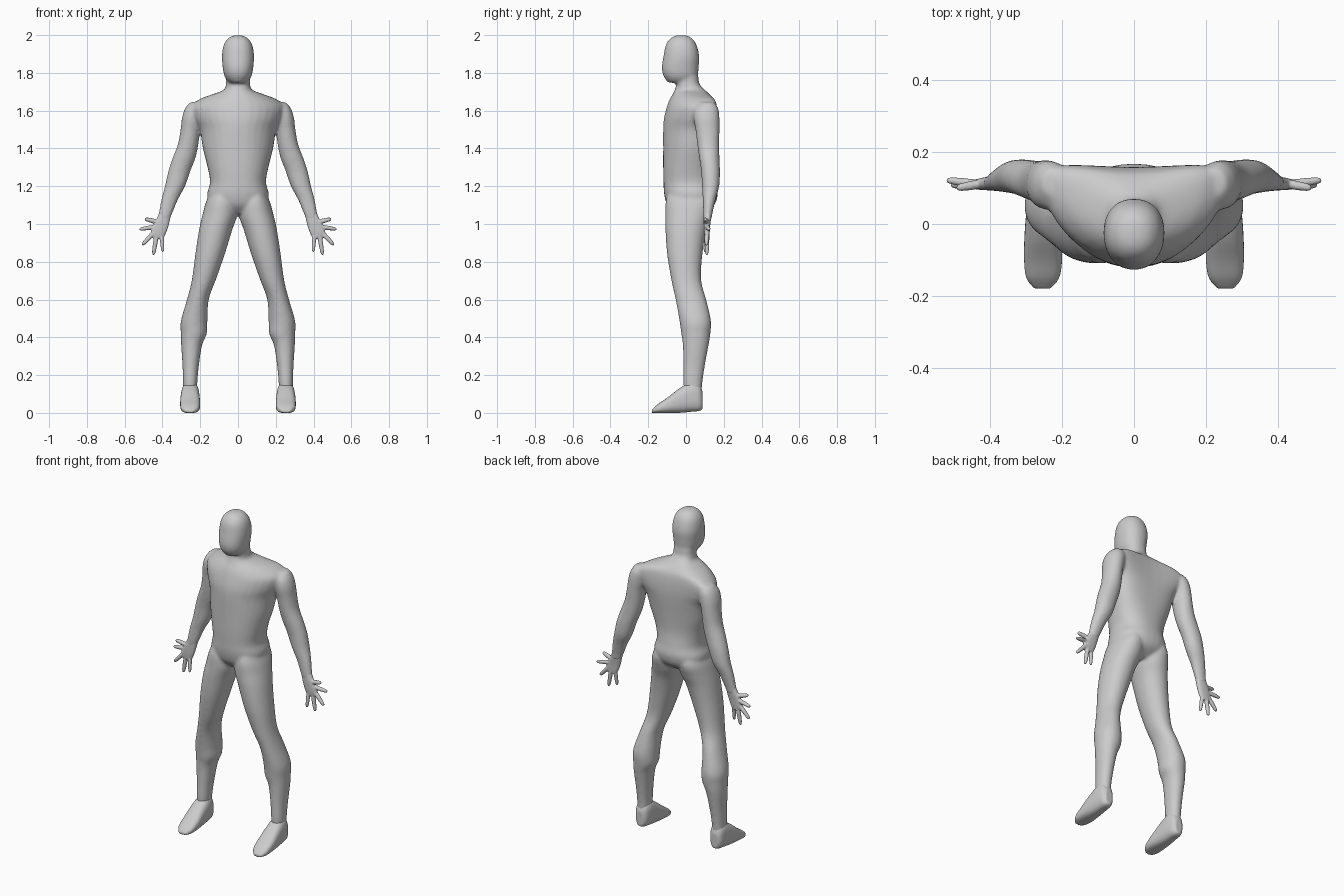
import bpy, bmesh
from math import cos, sin, pi, copysign
from mathutils import Vector


def smooth_path(rows, steps=4):
    """Catmull-Rom interpolation between section rows."""
    out = []
    for i in range(len(rows) - 1):
        p0, p1 = rows[max(i - 1, 0)], rows[i]
        p2, p3 = rows[i + 1], rows[min(i + 2, len(rows) - 1)]
        for s in range(steps):
            t = s / steps
            out.append([0.5 * (2 * b + (c - a) * t + (2 * a - 5 * b + 4 * c - d) * t * t
                               + (3 * b - a - 3 * c + d) * t ** 3)
                        for a, b, c, d in zip(p0, p1, p2, p3)])
    return out + [list(rows[-1])]


def skin_rings(bm, rings):
    """Bridge rings of points and cap both ends."""
    vs = [[bm.verts.new(p) for p in r] for r in rings]
    n = len(vs[0])
    for a, b in zip(vs, vs[1:]):
        for i in range(n):
            bm.faces.new((a[i], a[(i + 1) % n], b[(i + 1) % n], b[i]))
    bm.faces.new(vs[0])
    bm.faces.new(vs[-1])


def loft(bm, rows, power=2.2, side=1, along_y=False):
    """Rows: position, x0, x1, y0, y1, bend (outer ends pushed back)."""
    rings = []
    for h, x0, x1, y0, y1, bend in smooth_path([tuple(r) + (0,) * (6 - len(r)) for r in rows]):
        ring = []
        for i in range(32):
            a = 2 * pi * i / 32
            u = copysign(abs(cos(a)) ** (2 / power), cos(a))
            v = copysign(abs(sin(a)) ** (2 / power), sin(a))
            x = side * ((x0 + x1) / 2 + u * (x1 - x0) / 2)
            y = (y0 + y1) / 2 + v * (y1 - y0) / 2 + bend * u * u
            ring.append((x, h, y) if along_y else (x, y, h))
        rings.append(ring)
    skin_rings(bm, rings)


def finger(bm, start, end, r, side):
    """Tapered round digit."""
    a, b = Vector(start), Vector(end)
    d = (b - a).normalized()
    n = Vector((0, 1, 0))
    n = (n - d * n.dot(d)).normalized()
    m = d.cross(n)
    rings = []
    for t, k in ((0, 1), (0.45, 1), (0.8, 0.85), (0.94, 0.65), (1, 0.3)):
        c = a.lerp(b, t)
        ring = [c + r * k * (cos(2 * pi * i / 12) * n + sin(2 * pi * i / 12) * m) for i in range(12)]
        rings.append([(p.x * side, p.y, p.z) for p in ring])
    skin_rings(bm, rings)


def finish(bm, name, voxel, iterations):
    """Fuse overlapping volumes into one smooth skin."""
    bmesh.ops.recalc_face_normals(bm, faces=bm.faces)
    me = bpy.data.meshes.new(name)
    bm.to_mesh(me)
    bm.free()
    ob = bpy.data.objects.new(name, me)
    bpy.context.collection.objects.link(ob)
    rm = ob.modifiers.new("fuse", 'REMESH')
    rm.mode = 'VOXEL'
    rm.voxel_size = voxel
    rm.use_smooth_shade = True
    sm = ob.modifiers.new("soften", 'SMOOTH')
    sm.factor = 0.5
    sm.iterations = iterations


head = [(1.999, -.02, .02, -.05, 0), (1.985, -.05, .05, -.08, .03), (1.95, -.075, .075, -.106, .055),
        (1.89, -.085, .085, -.119, .07), (1.83, -.081, .081, -.128, .067),
        (1.79, -.074, .074, -.122, .064), (1.765, -.062, .062, -.108, .062), (1.748, -.045, .045, -.095, .06)]
# z, half width, front, back, bend
torso = [(1.78, .062, -.045, .066, 0), (1.74, .064, -.05, .072, 0), (1.71, .075, -.06, .1, .01),
         (1.685, .14, -.072, .125, .035), (1.66, .205, -.087, .143, .07), (1.62, .25, -.102, .153, .08),
         (1.56, .235, -.117, .158, .07), (1.5, .203, -.121, .157, .05), (1.4, .186, -.121, .15, .03),
         (1.3, .161, -.121, .147, .01), (1.22, .148, -.119, .158, 0), (1.16, .163, -.116, .168, 0),
         (1.1, .15, -.1, .15, 0), (1.055, .09, -.06, .09, 0)]
leg = [(1.2, .03, .13, -.08, .13), (1.12, .01, .168, -.107, .153), (1.05, .003, .188, -.11, .135),
       (.97, .03, .206, -.109, .108), (.84, .07, .226, -.1, .087), (.705, .117, .244, -.078, .08),
       (.6, .155, .27, -.055, .107), (.49, .162, .302, -.035, .132), (.42, .165, .303, -.025, .129),
       (.36, .19, .301, -.017, .12), (.25, .207, .294, -.014, .1), (.15, .216, .291, -.014, .086),
       (.05, .222, .286, 0, .08)]
arm = [(1.645, .19, .255, .08, .15), (1.61, .18, .281, .045, .172), (1.56, .185, .297, .04, .177),
       (1.5, .2, .304, .05, .177), (1.42, .21, .319, .06, .176), (1.35, .225, .346, .07, .177),
       (1.28, .252, .369, .08, .18), (1.2, .28, .387, .085, .176), (1.13, .317, .406, .089, .157),
       (1.06, .346, .419, .091, .141), (1.02, .362, .426, .093, .135)]
palm = [(1.08, .345, .41, .097, .137), (1.04, .356, .425, .094, .134), (.99, .368, .452, .094, .128),
        (.95, .382, .462, .096, .125), (.925, .395, .45, .1, .122)]
# y, inner, outer, bottom, top
foot = [(-.18, .232, .278, 0, .018), (-.15, .208, .3, -.001, .046), (-.1, .2, .306, -.001, .08),
        (-.035, .202, .305, 0, .13), (.03, .206, .3, .006, .165), (.07, .215, .292, .01, .15),
        (.088, .232, .275, .02, .11)]
# base and tip of thumb and four fingers
digits = [((.425, .112, 1.01), (.494, .1, 1.027), .013), ((.44, .112, .985), (.522, .122, .972), .012),
          ((.44, .112, .96), (.508, .108, .888), .0125), ((.43, .112, .95), (.448, .11, .836), .0125),
          ((.405, .112, .96), (.398, .1, .852), .0115)]

# body: head, torso, arms and legs in one skin
bm = bmesh.new()
loft(bm, head)
loft(bm, [(z, -w, w, f, b, k) for z, w, f, b, k in torso], 2.3)
for s in (1, -1):
    loft(bm, arm, 2.1, s)
    loft(bm, leg, 2.1, s)
finish(bm, "body", 0.008, 10)

# hands and feet, finer skin
for s, label in ((1, "left"), (-1, "right")):
    bm = bmesh.new()
    loft(bm, palm, 2.3, s)
    for a, b, r in digits:
        finger(bm, a, b, r, s)
    finish(bm, label + "_hand", 0.004, 3)
    bm = bmesh.new()
    loft(bm, foot, 2.6, s, along_y=True)
    finish(bm, label + "_foot", 0.005, 3)
